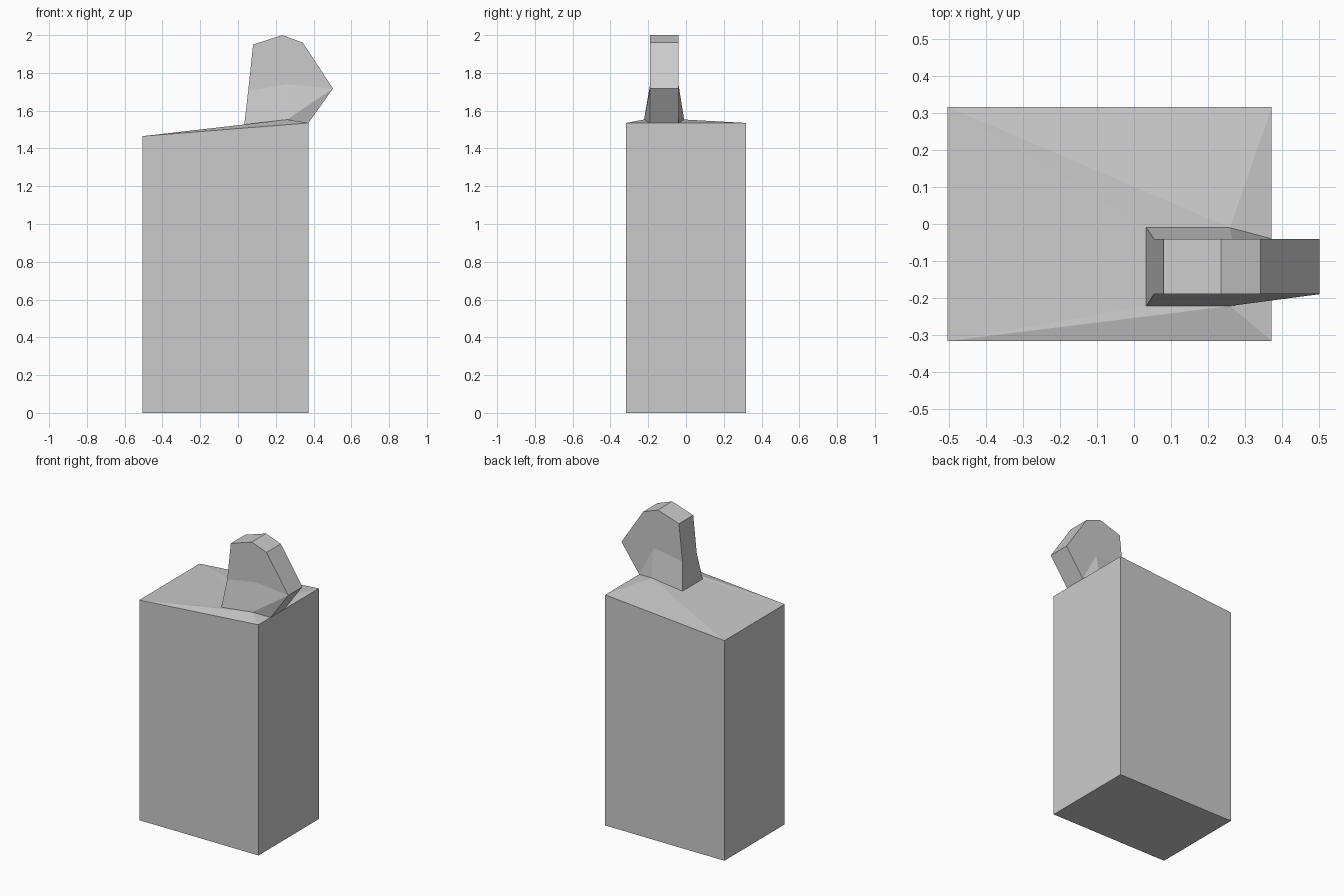
import bpy, bmesh

if "Cube" in bpy.data.objects:
    bpy.data.objects.remove(bpy.data.objects["Cube"])


def build(name, points, faces):
    """Make an object from named points and faces written as point names."""
    bm = bmesh.new()
    v = {k: bm.verts.new(p) for k, p in points.items()}
    for f in faces:
        bm.faces.new([v[k] for k in f.split()])
    bmesh.ops.recalc_face_normals(bm, faces=bm.faces)
    me = bpy.data.meshes.new(name)
    bm.to_mesh(me)
    bm.free()
    ob = bpy.data.objects.new(name, me)
    bpy.context.collection.objects.link(ob)


X0, X1, HY = -0.505, 0.373, 0.317
FRONT, BACK = -0.19, -0.04

# Flared neck outline, shared by the body top and the head (f = front, b = back)
seam = {}
for s, y_wide, y in (("f", -0.222, FRONT), ("b", -0.01, BACK)):
    seam["n0" + s] = (0.033, y_wide, 1.525)
    seam["n1" + s] = (0.26, y_wide, 1.553)
    seam["n2" + s] = (X1, y, 1.535)

# Tall body with a faceted sloping top that rises to the neck
body = dict(seam)
for s, y in (("f", -HY), ("b", HY)):
    body.update({"l" + s: (X0, y, 0), "r" + s: (X1, y, 0),
                 "tl" + s: (X0, y, 1.465), "tr" + s: (X1, y, 1.535)})
faces = ["lf rf rb lb", "lf lb tlb tlf", "rf rb trb n2b n2f trf",
         "tlf tlb n0b", "tlf n0b n0f"]
for s in "fb":
    faces += [f.replace("*", s) for f in
              ("l* r* tr* tl*", "tl* tr* n1*", "tl* n1* n0*", "tr* n2* n1*")]
build("body", body, faces)

# Slim angular head: flat slab profile above the flared neck
profile = [(0.054, 1.705), (0.08, 1.95), (0.235, 2.0),
           (0.343, 1.96), (0.503, 1.717), (0.265, 1.74)]
head = dict(seam)
for s, y in (("f", FRONT), ("b", BACK)):
    for i, (x, z) in enumerate(profile):
        head[f"p{i}{s}"] = (x, y, z)
faces = [f"p{i}f p{i+1}f p{i+1}b p{i}b" for i in range(4)]
faces += ["n0f p0f p0b n0b", "p4f n2f n2b p4b"]
for s in "fb":
    faces.append(" ".join(f"p{i}{s}" for i in range(6)))
    faces.append(f"n0{s} n1{s} p5{s} p0{s}")
faces += ["n1f n2f p4f", "n1f p4f p5f", "n1b n2b p5b", "n2b p4b p5b"]
build("head", head, faces)
